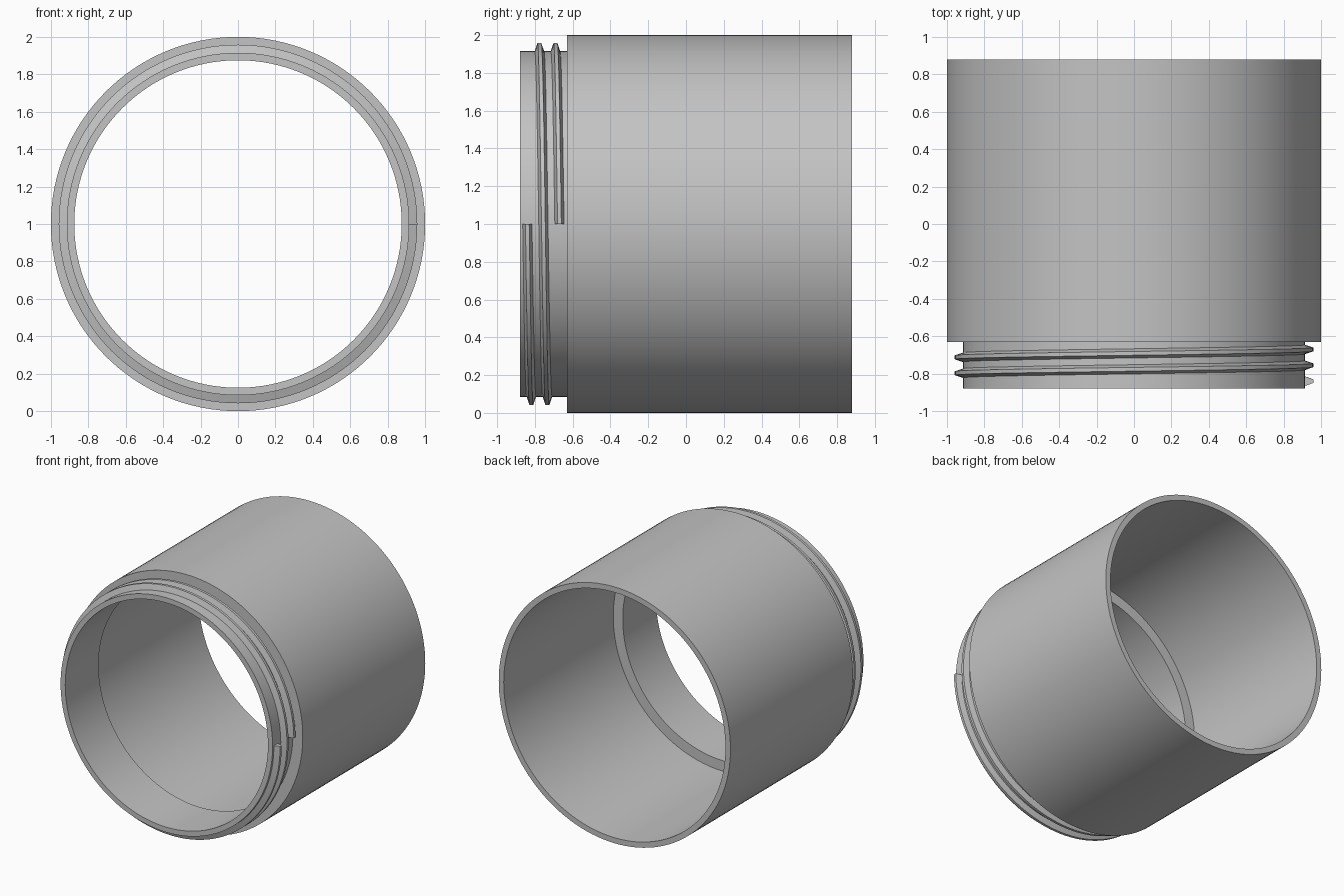
import bpy, bmesh
from math import cos, sin, tau

cube = bpy.data.objects.get("Cube")
if cube:
    bpy.data.objects.remove(cube)

SEGMENTS = 128

grey = bpy.data.materials.new("plain grey")
grey.use_nodes = True
colour = (0.55, 0.55, 0.55, 1)
grey.diffuse_color = colour
grey.node_tree.nodes["Principled BSDF"].inputs["Base Color"].default_value = colour


def sweep(name, profile, turns, pitch=0.0, closed=True):
    """Sweep a (radius, y) loop clockwise around the horizontal axis at z = 1."""
    bm = bmesh.new()
    steps = SEGMENTS * turns
    rings = []
    for i in range(steps if closed else steps + 1):
        a = -tau * i / SEGMENTS
        rise = pitch * i / SEGMENTS
        rings.append([bm.verts.new((r * cos(a), y + rise, 1 + r * sin(a)))
                      for r, y in profile])
    n = len(profile)
    for i in range(steps):
        here, there = rings[i], rings[(i + 1) % len(rings)]
        for j in range(n):
            k = (j + 1) % n
            bm.faces.new((here[j], here[k], there[k], there[j]))
    if not closed:
        bm.faces.new(rings[0])
        bm.faces.new(rings[-1])
    bmesh.ops.recalc_face_normals(bm, faces=bm.faces)
    mesh = bpy.data.meshes.new(name)
    bm.to_mesh(mesh)
    bm.free()
    mesh.materials.append(grey)
    obj = bpy.data.objects.new(name, mesh)
    bpy.context.collection.objects.link(obj)
    bpy.ops.object.select_all(action="DESELECT")
    obj.select_set(True)
    bpy.context.view_layer.objects.active = obj
    bpy.ops.object.shade_smooth_by_angle(angle=0.4)
    return obj


# Hollow sleeve with a narrower neck and an inner ledge
sweep("sleeve", [(0.915, -0.88), (0.915, -0.63), (1.0, -0.63), (1.0, 0.88),
                 (0.957, 0.88), (0.957, -0.47), (0.875, -0.47), (0.875, -0.88)], 1)

# Two-turn screw thread, rooted slightly inside the neck
sweep("screw_thread", [(0.905, -0.868), (0.958, -0.85),
                       (0.958, -0.83), (0.905, -0.812)],
      2, pitch=0.085, closed=False)
